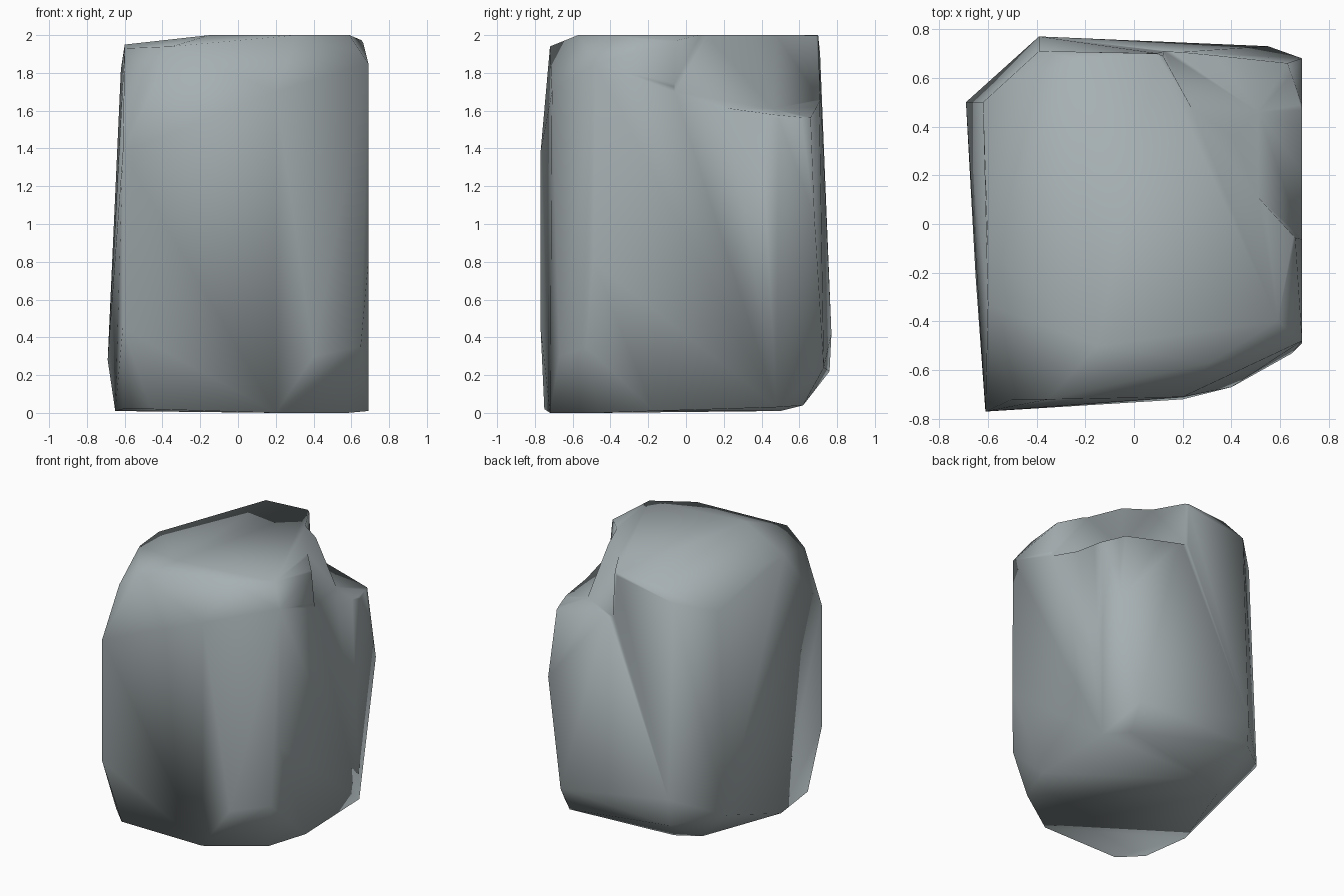
import bpy, bmesh

if "Cube" in bpy.data.objects:
    bpy.data.objects.remove(bpy.data.objects["Cube"])

stone = bpy.data.materials.new("stone_grey")
stone.diffuse_color = (0.38, 0.43, 0.445, 1)
stone.use_nodes = True
stone.node_tree.nodes["Principled BSDF"].inputs["Base Color"].default_value = stone.diffuse_color


def add_object(name, bm):
    mesh = bpy.data.meshes.new(name)
    bm.to_mesh(mesh)
    bm.free()
    ob = bpy.data.objects.new(name, mesh)
    bpy.context.collection.objects.link(ob)
    return ob


# Corner points of the boulder, wrapped in a convex skin
base = [(-.61, -.6, .02), (-.46, -.75, .02), (.2, -.72, 0), (.58, -.46, 0),
        (.69, -.17, .01), (.69, .48, .03), (.55, .62, .04), (-.25, .5, .01),
        (-.42, .40, .01), (-.65, -.22, .01)]
sides = [(-.61, -.77, .45), (-.61, -.77, 1.38), (-.69, .5, .28), (-.39, .77, .42),
         (-.39, .76, .22), (.55, .73, .24), (.69, .68, 1.04), (.4, -.67, .3),
         (.2, -.71, 1.7), (.36, -.62, 1.5), (.65, -.53, .35), (.69, -.49, .8),
         (.69, -.48, 1.85), (.69, 0, 1.7), (.69, .49, 1.56), (.63, .66, 1.57)]
top = [(-.5, -.72, 1.81), (-.35, -.72, 1.94), (-.6, -.33, 1.93), (-.6, -.1, 1.95),
       (-.62, .5, 1.82), (-.39, .71, 1.9), (-.24, .68, 1.99), (.1, .7, 2),
       (.5, .45, 2), (.66, -.02, 1.97), (.59, -.4, 2), (.31, -.57, 2), (-.15, -.5, 2)]
bm = bmesh.new()
for p in base + sides + top:
    bm.verts.new(p)
bmesh.ops.convex_hull(bm, input=bm.verts[:])
loose = [v for v in bm.verts if not v.link_faces]
bmesh.ops.delete(bm, geom=loose, context='VERTS')
bmesh.ops.recalc_face_normals(bm, faces=bm.faces[:])
rock = add_object("boulder", bm)
rock.data.materials.append(stone)

# Cutter for the ledge broken out of the upper back right corner:
# foot of the wall (x, y, z) and how far the wall leans in at the top
plan = [(-.02, .76, 1.70, 0), (.13, .70, 1.66, .02), (.51, .46, 1.61, .18),
        (.69, -.06, 1.70, .03), (1, -.2, 1.62, 0), (1, 1, 1.45, 0), (-.1, 1, 1.65, 0)]
bm = bmesh.new()
low = [bm.verts.new(p[:3]) for p in plan]
high = [bm.verts.new((x - d, y - d, 2.3)) for x, y, z, d in plan]
bm.faces.new(low)
bm.faces.new(high)
for i in range(len(plan)):
    j = (i + 1) % len(plan)
    bm.faces.new((low[i], low[j], high[j], high[i]))
bmesh.ops.triangulate(bm, faces=bm.faces[:])
bmesh.ops.recalc_face_normals(bm, faces=bm.faces[:])
cutter = add_object("ledge_cutter", bm)
cutter.hide_render = True

mod = rock.modifiers.new("ledge", 'BOOLEAN')
mod.operation = 'DIFFERENCE'
mod.solver = 'EXACT'
mod.object = cutter
bpy.context.view_layer.objects.active = rock
rock.select_set(True)
bpy.ops.object.modifier_apply(modifier=mod.name)
bpy.data.objects.remove(cutter)

# Tidy the skin and shade it smooth like a worn stone
bm = bmesh.new()
bm.from_mesh(rock.data)
bmesh.ops.remove_doubles(bm, verts=bm.verts[:], dist=0.015)
bmesh.ops.triangulate(bm, faces=bm.faces[:])
bmesh.ops.recalc_face_normals(bm, faces=bm.faces[:])
for f in bm.faces:
    f.smooth = True
    f.material_index = 0
bm.to_mesh(rock.data)
bm.free()
